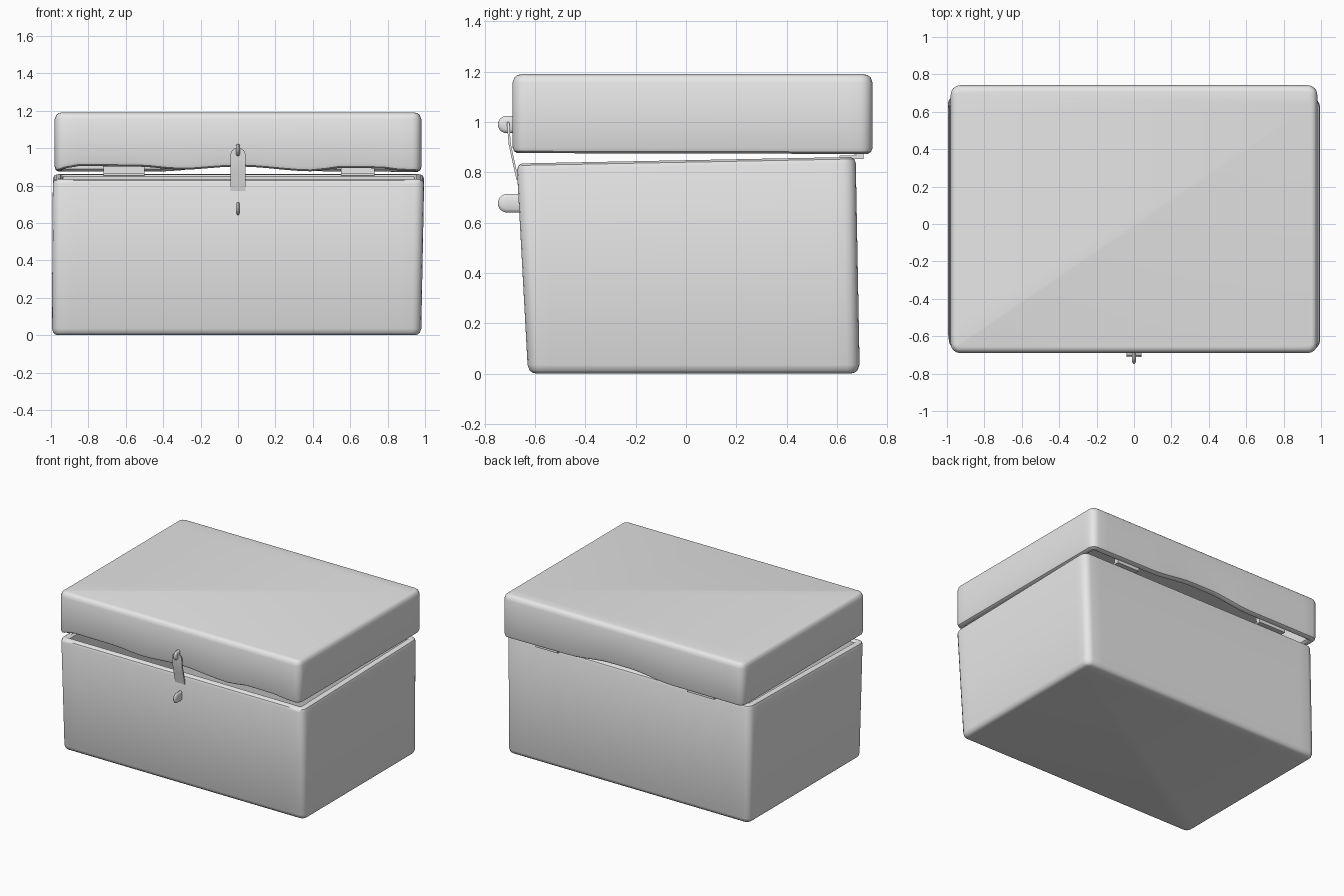
import bpy, bmesh, math

old = bpy.data.objects.get("Cube")
if old:
    bpy.data.objects.remove(old, do_unlink=True)

grey = bpy.data.materials.new("plain_grey")
grey.use_nodes = True
grey.diffuse_color = (0.8, 0.8, 0.8, 1)
grey.node_tree.nodes["Principled BSDF"].inputs["Base Color"].default_value = (0.8, 0.8, 0.8, 1)


def finish(bm, name, angle=40):
    bmesh.ops.recalc_face_normals(bm, faces=bm.faces)
    mesh = bpy.data.meshes.new(name)
    bm.to_mesh(mesh)
    bm.free()
    mesh.materials.append(grey)
    obj = bpy.data.objects.new(name, mesh)
    bpy.context.collection.objects.link(obj)
    bpy.ops.object.select_all(action='DESELECT')
    obj.select_set(True)
    bpy.context.view_layer.objects.active = obj
    bpy.ops.object.shade_smooth_by_angle(angle=math.radians(angle))
    return obj


def lerp(a, b, t):
    return a + (b - a) * t


def curve(points, x):
    """Smooth interpolation through (x, value) pairs."""
    for (xa, a), (xb, b) in zip(points, points[1:]):
        if x <= xb:
            t = max(0, (x - xa) / (xb - xa))
            return lerp(a, b, t * t * (3 - 2 * t))
    return points[-1][1]


def rounded_rect(x0, x1, y0, y1, r, steps=24, arc=4):
    """Outline with rounded corners and subdivided sides."""
    corners = [(x1 - r, y0 + r, -90), (x1 - r, y1 - r, 0),
               (x0 + r, y1 - r, 90), (x0 + r, y0 + r, 180)]
    pts = []
    for i, (cx, cy, start) in enumerate(corners):
        for k in range(arc + 1):
            a = math.radians(start + 90 * k / arc)
            pts.append((cx + r * math.cos(a), cy + r * math.sin(a)))
        a = math.radians(start + 90)
        nx, ny, _ = corners[(i + 1) % 4]
        p = pts[-1]
        q = (nx + r * math.cos(a), ny + r * math.sin(a))
        for k in range(1, steps):
            pts.append((lerp(p[0], q[0], k / steps), lerp(p[1], q[1], k / steps)))
    return pts


def tray(name, closed, opened, z_closed, rim, way):
    """Hollow rounded tray: outside, rolled rim, then inside."""
    profile = [(0, 0, .035), (0, .004, .019), (0, .013, .008), (0, .035, 0),
               (1, -.025, 0), (1, -.008, .006), (1, 0, .02), (1, 0, .04),
               (1, -.012, .054), (0, .06, .06)]
    bm = bmesh.new()
    rings = []
    for t, dz, inset in profile:
        x0, x1, y0, y1 = (lerp(a, b, t) for a, b in zip(closed, opened))
        outline = rounded_rect(x0 + inset, x1 - inset, y0 + inset, y1 - inset,
                               max(.05 - inset, .008))
        rings.append([bm.verts.new((x, y, lerp(z_closed, rim(x, y), t) + way * dz))
                      for x, y in outline])
    for a, b in zip(rings, rings[1:]):
        for i in range(len(a)):
            j = (i + 1) % len(a)
            bm.faces.new((a[i], a[j], b[j], b[i]))
    bm.faces.new(rings[0])
    bm.faces.new(rings[-1])
    return finish(bm, name)


# Box body, its rim sloping up to the back
tray("box_body", (-.995, .98, -.63, .69), (-.99, .995, -.672, .675), 0,
     lambda x, y: .835 + .026 * (y + .67) / 1.34, 1)

# Lid with a warped lower edge
front_edge = [(-.98, .877), (-.88, .905), (-.55, .903), (-.3, .885), (0, .902),
              (.4, .876), (.55, .895), (.75, .893), (.9, .878), (.98, .876)]
back_edge = [(-.98, .875), (-.4, .876), (-.05, .908), (.1, .908), (.45, .876), (.98, .873)]
lid_size = (-.98, .98, -.69, .742)
tray("lid", lid_size, lid_size, 1.19,
     lambda x, y: lerp(curve(front_edge, x), curve(back_edge, x), (y + .69) / 1.432), -1)


def block(name, x0, x1, y0, y1, z0, z1):
    bm = bmesh.new()
    bmesh.ops.create_cube(bm, size=1)
    for v in bm.verts:
        v.co = (lerp(x0, x1, v.co.x + .5), lerp(y0, y1, v.co.y + .5),
                lerp(z0, z1, v.co.z + .5))
    return finish(bm, name)


# Two hinges at the back
for side, a, b in (("right", -.72, -.5), ("left", .55, .73)):
    block(side + "_hinge_lid_leaf", a, b, .668, .69, .87, .93)
    block(side + "_hinge_body_leaf", a, b, .61, .69, .853, .866)
    block(side + "_hinge_knuckle", a, b, .675, .705, .853, .885)


def peg(name, z, r, y_tip, y_root):
    """Thin upright tab with a rounded tip and softened sides."""
    bm = bmesh.new()
    arc = [math.radians(90 + 180 * k / 12) for k in range(13)]
    loops = []
    for x, shrink in ((-.011, .6), (-.006, .9), (0, 1), (.006, .9), (.011, .6)):
        q = r * shrink
        pts = [(y_root, z + q)] + [(y_tip + r + q * math.cos(a), z + q * math.sin(a))
                                   for a in arc] + [(y_root, z - q)]
        loops.append([bm.verts.new((x, y, h)) for y, h in pts])
    for a, b in zip(loops, loops[1:]):
        for i in range(len(a)):
            j = (i + 1) % len(a)
            bm.faces.new((a[i], a[j], b[j], b[i]))
    bm.faces.new(loops[0])
    bm.faces.new(loops[-1])
    return finish(bm, name)


peg("lid_peg", .99, .034, -.748, -.67)
peg("body_staple", .677, .037, -.748, -.63)

# Latch strap hanging from the lid peg and leaning toward the body
strap = [(1.0, -.712, .015), (.988, -.711, .032), (.97, -.71, .039), (.91, -.705, .039),
         (.86, -.694, .039), (.77, -.674, .039)]
bm = bmesh.new()
rows = [[bm.verts.new((s * w, y + d, z)) for s, d in ((-1, 0), (1, 0), (1, .009), (-1, .009))]
        for z, y, w in strap]
for a, b in zip(rows, rows[1:]):
    for i in range(4):
        j = (i + 1) % 4
        bm.faces.new((a[i], a[j], b[j], b[i]))
bm.faces.new(rows[0])
bm.faces.new(rows[-1])
finish(bm, "latch_strap")
